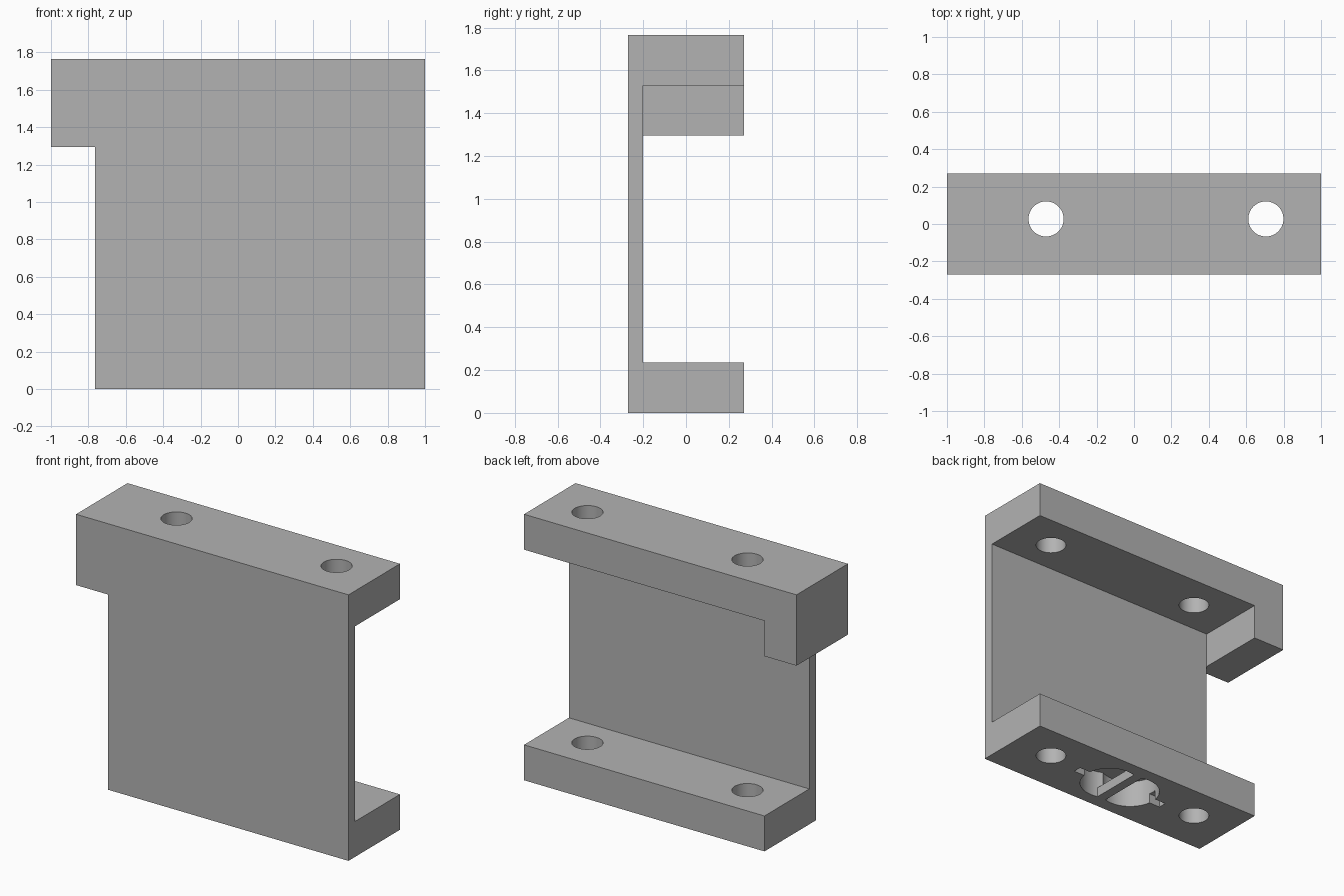
import bpy
import math

cube = bpy.data.objects.get("Cube")
if cube:
    bpy.data.objects.remove(cube, do_unlink=True)

grey = bpy.data.materials.new("mid grey")
grey.use_nodes = True
grey.diffuse_color = (0.45, 0.45, 0.45, 1)
grey.node_tree.nodes["Principled BSDF"].inputs["Base Color"].default_value = (0.45, 0.45, 0.45, 1)

HALF_DEPTH = 0.27
HEIGHT = 1.765
ARM = 0.235            # thickness of both arms and of the hook
STEP_X = -0.765        # right edge of the plate
MID_X = (1 + STEP_X) / 2


def extrude_outline(name, outline, y0, y1):
    """Solid from an (x, z) outline drawn counter-clockwise from the front."""
    n = len(outline)
    verts = [(x, y, z) for y in (y0, y1) for x, z in outline]
    faces = [list(range(n)), list(range(2 * n - 1, n - 1, -1))]
    faces += [[i, i + n, (i + 1) % n + n, (i + 1) % n] for i in range(n)]
    mesh = bpy.data.meshes.new(name)
    mesh.from_pydata(verts, [], faces)
    mesh.materials.append(grey)
    obj = bpy.data.objects.new(name, mesh)
    bpy.context.collection.objects.link(obj)
    return obj


def box(name, x0, x1, y0, y1, z0, z1):
    return extrude_outline(name, [(x0, z0), (x1, z0), (x1, z1), (x0, z1)], y0, y1)


def cylinder(name, x, y, radius, z0, z1):
    bpy.ops.mesh.primitive_cylinder_add(
        vertices=48, radius=radius, depth=z1 - z0, location=(x, y, (z0 + z1) / 2))
    obj = bpy.context.object
    obj.name = name
    obj.data.materials.append(grey)
    return obj


def combine(target, tool, operation="DIFFERENCE"):
    """Apply a boolean and discard the tool."""
    tool.hide_render = True
    mod = target.modifiers.new("combine", "BOOLEAN")
    mod.operation = operation
    mod.solver = "EXACT"
    mod.object = tool
    bpy.ops.object.select_all(action="DESELECT")
    bpy.context.view_layer.objects.active = target
    target.select_set(True)
    bpy.ops.object.modifier_apply(modifier=mod.name)
    bpy.data.objects.remove(tool, do_unlink=True)


# Bracket body: stepped front outline, hollowed from the back
bracket = extrude_outline("bracket", [
    (STEP_X, 0), (1, 0), (1, HEIGHT), (-1, HEIGHT),
    (-1, HEIGHT - 2 * ARM), (STEP_X, HEIGHT - 2 * ARM)], -HALF_DEPTH, HALF_DEPTH)
combine(bracket, box("hollow", STEP_X, 1.2, -0.2, 0.5, ARM, HEIGHT - ARM))

# Screw holes through both arms
for x in (-0.47, 0.705):
    combine(bracket, cylinder("screw_hole", x, 0.027, 0.094, -0.1, HEIGHT + 0.1))

# Underside pocket: two round lobes with a narrow slot at each end
pocket_depth = 0.18
for side in (-1, 1):
    combine(bracket, cylinder("pocket_lobe", MID_X + side * 0.085, 0, 0.185, -0.1, pocket_depth))
combine(bracket, box("pocket_slot", MID_X - 0.35, MID_X + 0.35, -0.028, 0.028, -0.1, 0.065))

# Flush bridge across the pocket
combine(bracket, box("pocket_bridge", MID_X - 0.032, MID_X + 0.032, -0.2, 0.2, 0, 0.065), "UNION")

bpy.ops.object.shade_smooth_by_angle(angle=math.radians(30))
